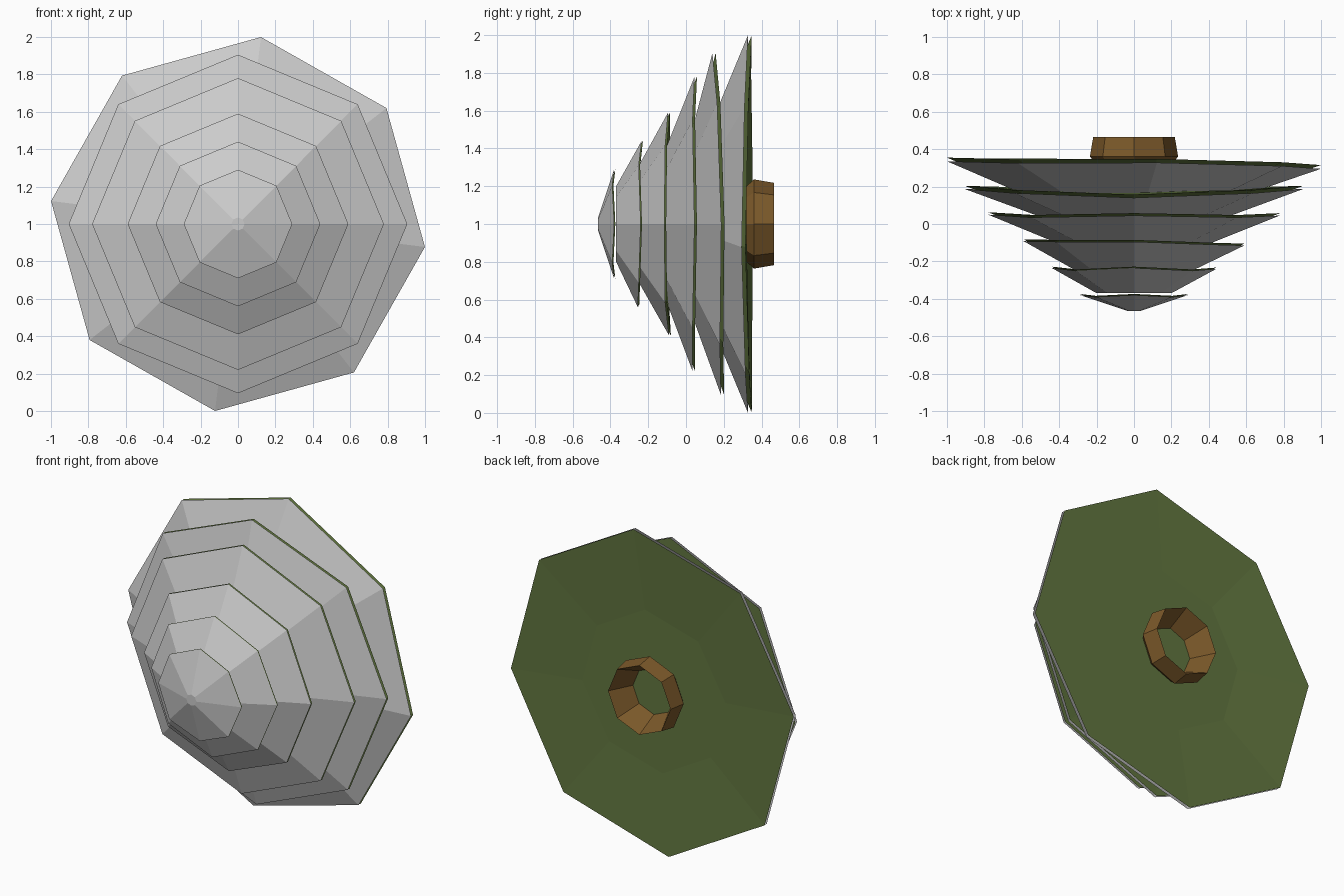
import bpy, bmesh
from math import sin, cos, pi, radians

if "Cube" in bpy.data.objects:
    bpy.data.objects.remove(bpy.data.objects["Cube"])

CZ = 1.0   # height of the tree axis, which runs along y


def material(name, color):
    m = bpy.data.materials.new(name)
    m.diffuse_color = (*color, 1)
    m.use_nodes = True
    m.node_tree.nodes["Principled BSDF"].inputs["Base Color"].default_value = m.diffuse_color
    return m


GREEN = material("needles", (0.12, 0.18, 0.05))
BROWN = material("bark", (0.20, 0.10, 0.023))


def ring(r, y, turn=0.0):
    """Octagon around the axis; y is one value or eight values."""
    ys = y if isinstance(y, (list, tuple)) else [y] * 8
    return [(r * cos(i * pi / 4 + turn), ys[i], CZ + r * sin(i * pi / 4 + turn))
            for i in range(8)]


def loft(name, rings, mat=None, cap_start=False, cap_end=False, closed=False):
    bm = bmesh.new()
    loops = [[bm.verts.new(p) for p in r] for r in rings]
    pairs = list(zip(loops, loops[1:]))
    if closed:
        pairs.append((loops[-1], loops[0]))
    for a, b in pairs:
        for i in range(8):
            j = (i + 1) % 8
            bm.faces.new((a[i], a[j], b[j], b[i]))
    if cap_start:
        bm.faces.new(loops[0])
    if cap_end:
        bm.faces.new(loops[-1])
    bmesh.ops.recalc_face_normals(bm, faces=bm.faces)
    me = bpy.data.meshes.new(name)
    bm.to_mesh(me)
    bm.free()
    ob = bpy.data.objects.new(name, me)
    bpy.context.collection.objects.link(ob)
    if mat:
        me.materials.append(mat)
    return ob


# Tiers: inner radius, inner y, rim radius, eight rim y values, gap, turn
tiers = [
    (0.035, -0.465, 0.29, [-0.38, -0.39] * 4, 0.006, 0),
    (0.20, -0.37, 0.44, [-0.24, -0.25, -0.235, -0.25, -0.235, -0.25, -0.255, -0.25], 0.007, 0),
    (0.30, -0.255, 0.59, [-0.115, -0.11, -0.095, -0.095, -0.092, -0.1, -0.09, -0.11], 0.01, 0),
    (0.38, -0.115, 0.78, [0.045, 0.035, 0.045, 0.035, 0.05, 0.035, 0.035, 0.035], 0.013, 0),
    (0.45, 0.02, 0.905, [0.187, 0.165, 0.14, 0.165, 0.187, 0.18, 0.185, 0.18], 0.017, 0),
    (0.55, 0.14, 1.007, [0.295, 0.31, 0.328, 0.325, 0.335, 0.33, 0.328, 0.315], 0.02, radians(-7)),
]

for n, (ri, yi, ro, rim, gap, turn) in enumerate(tiers, 1):
    # Snow shell on the front of the tier
    loft(f"snow_{n}", [ring(ri, yi, turn), ring(ro, rim, turn)], cap_start=(n == 1))
    # Green branch body just behind it, with a slightly hollow underside
    back = [y + gap for y in rim]
    mean = sum(back) / 8
    loft(f"branches_{n}",
         [ring(ri, yi + gap, turn), ring(ro, back, turn), ring(ro * 0.5, mean - 0.02, turn)],
         GREEN, cap_start=True, cap_end=True)

# Hollow trunk stub with a funnel-shaped opening
loft("trunk", [ring(0.20, 0.32), ring(0.236, 0.36), ring(0.218, 0.465), ring(0.14, 0.31)],
     BROWN, closed=True)
